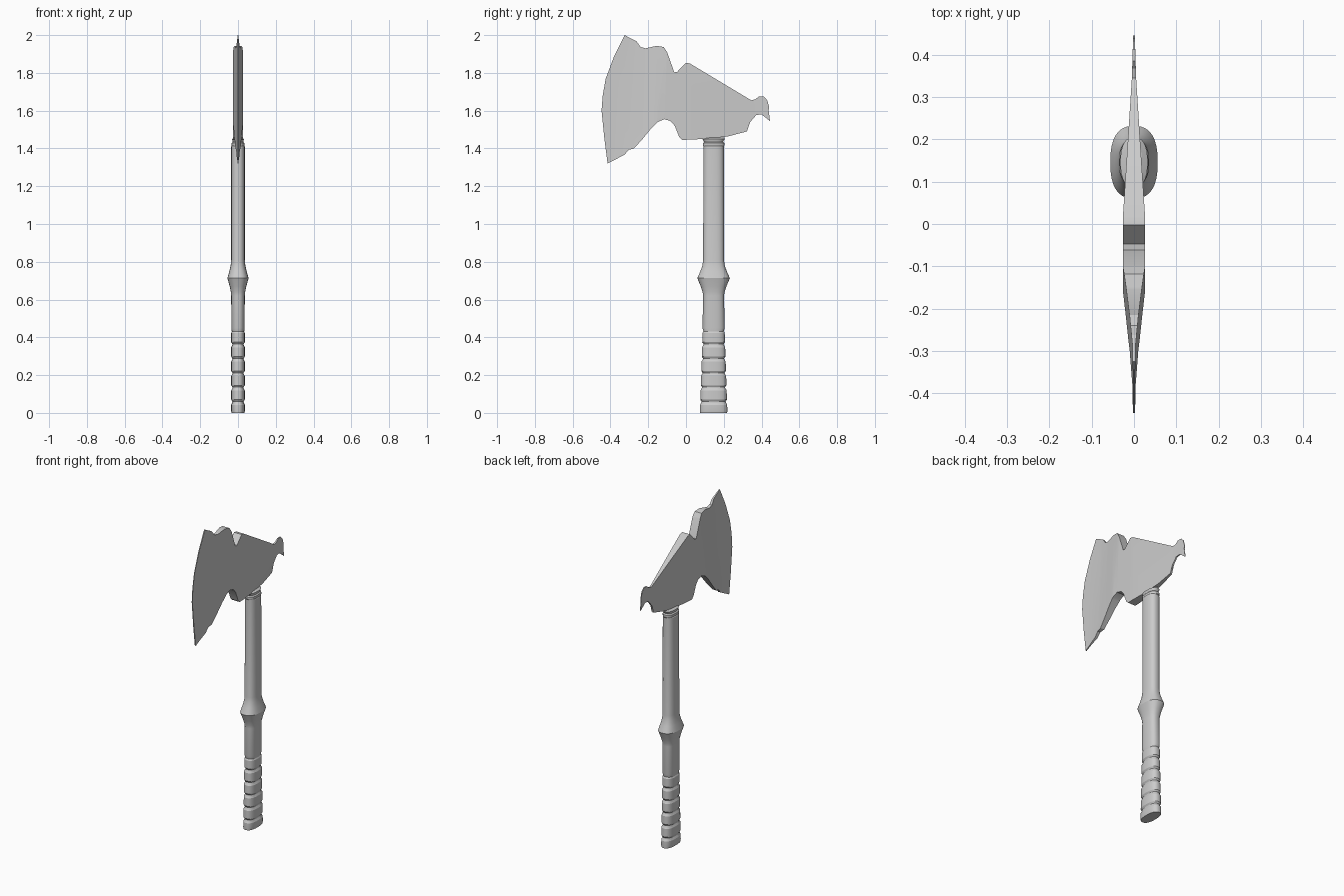
import bpy, bmesh
from math import sin, cos, pi, radians, copysign
from mathutils import Vector

if "Cube" in bpy.data.objects:
    bpy.data.objects.remove(bpy.data.objects["Cube"])

CY = 0.146  # handle axis


def finish(bm, name):
    bmesh.ops.recalc_face_normals(bm, faces=bm.faces[:])
    me = bpy.data.meshes.new(name)
    bm.to_mesh(me)
    bm.free()
    ob = bpy.data.objects.new(name, me)
    bpy.context.collection.objects.link(ob)
    bpy.ops.object.select_all(action='DESELECT')
    ob.select_set(True)
    bpy.context.view_layer.objects.active = ob
    bpy.ops.object.shade_smooth_by_angle(angle=radians(25))
    return ob


def loft(name, rings, n=32, power=2.5):
    """Stack rounded oval rings given as (z, half x, half y)."""
    e = 2 / power
    bm = bmesh.new()
    loops = []
    for z, hx, hy in rings:
        loop = []
        for i in range(n):
            a = 2 * pi * i / n
            c, s = cos(a), sin(a)
            loop.append(bm.verts.new((hx * copysign(abs(c) ** e, c),
                                      CY + hy * copysign(abs(s) ** e, s), z)))
        loops.append(loop)
    for a, b in zip(loops, loops[1:]):
        for i in range(n):
            j = (i + 1) % n
            bm.faces.new((a[i], a[j], b[j], b[i]))
    bm.faces.new(loops[0][::-1])
    bm.faces.new(loops[-1])
    return finish(bm, name)


def interp(table, t):
    if t <= table[0][0]:
        return table[0][1]
    for (a, va), (b, vb) in zip(table, table[1:]):
        if t <= b:
            return va + (vb - va) * (t - a) / (b - a)
    return table[-1][1]


# Wrapped grip: six bulging bands, widening toward the butt
bands = []
for i in range(6):
    z0 = 0.0 if i == 0 else 0.06 + 0.076 * (i - 1)
    z1 = 0.055 if i == 0 else z0 + 0.071
    w = 0.073 - 0.0026 * i
    bands += [(z0, 0.030 if i else 0.034, w - (0.007 if i else 0.001)),
              (z0 + 0.010, 0.036, w), (z1 - 0.012, 0.036, w - 0.001),
              (z1, 0.030, w - 0.008)]
loft("grip", bands)

# Shaft with flared guard
loft("shaft", [(0.43, 0.033, 0.053), (0.45, 0.035, 0.059), (0.62, 0.036, 0.055),
               (0.64, 0.038, 0.058), (0.67, 0.044, 0.068), (0.713, 0.056, 0.086),
               (0.75, 0.046, 0.070), (0.78, 0.039, 0.059), (0.81, 0.036, 0.055),
               (1.41, 0.036, 0.054), (1.42, 0.030, 0.048)])

# Collar under the head
loft("collar", [(1.405, 0.030, 0.050), (1.415, 0.034, 0.057), (1.428, 0.034, 0.057),
                (1.434, 0.028, 0.050), (1.45, 0.032, 0.059), (1.458, 0.018, 0.057)])

# Axe head silhouette (y, z)
outline = [
    (-0.325, 2.0), (-0.262, 1.967), (-0.24, 1.937), (-0.215, 1.93), (-0.155, 1.943),
    (-0.118, 1.937), (-0.10, 1.91), (-0.062, 1.803), (-0.047, 1.805), (-0.002, 1.853),
    (0.02, 1.85), (0.345, 1.655), (0.368, 1.66), (0.385, 1.675), (0.412, 1.675),
    (0.43, 1.655), (0.44, 1.62), (0.436, 1.59), (0.445, 1.545), (0.40, 1.58),
    (0.372, 1.577), (0.34, 1.54), (0.325, 1.525), (0.322, 1.49), (0.22, 1.463),
    (0.09, 1.45), (-0.02, 1.445), (-0.036, 1.46), (-0.06, 1.52), (-0.082, 1.545),
    (-0.115, 1.555), (-0.15, 1.54), (-0.185, 1.505), (-0.23, 1.45), (-0.275, 1.40),
    (-0.303, 1.393), (-0.325, 1.367), (-0.415, 1.32), (-0.432, 1.45), (-0.447, 1.60),
    (-0.441, 1.68), (-0.425, 1.77), (-0.38, 1.89)]
# Half thickness: blade side follows slanted lines, poll side follows y
SLANT, ZM = 0.15, 1.6
blade = [(-0.45, 0.002), (-0.34, 0.004), (-0.27, 0.010), (-0.20, 0.019), (-0.15, 0.026)]
poll = [(0.02, 0.026), (0.345, 0.005), (0.445, 0.002)]

bm = bmesh.new()
face = bm.faces.new([bm.verts.new((0, y, z)) for y, z in outline])
bmesh.ops.triangulate(bm, faces=[face])
cuts = [((0, u, ZM), (0, 1, -SLANT)) for u, _ in blade[1:]]
cuts += [((0, 0.02, ZM), (0, 1, 0)), ((0, 0.345, ZM), (0, 1, 0))]
for co, no in cuts:
    bmesh.ops.bisect_plane(bm, geom=bm.verts[:] + bm.edges[:] + bm.faces[:],
                           plane_co=co, plane_no=Vector(no).normalized(), dist=1e-5)
front = bm.verts[:]
back = bmesh.ops.extrude_face_region(bm, geom=bm.faces[:], use_keep_orig=True)["geom"]
back = [g for g in back if isinstance(g, bmesh.types.BMVert)]
for verts, side in ((front, -1), (back, 1)):
    for v in verts:
        y, z = v.co.y, v.co.z
        t = interp(poll, y) if y > -0.02 else interp(blade, y - SLANT * (z - ZM))
        v.co.x = side * t
finish(bm, "axe_head")
